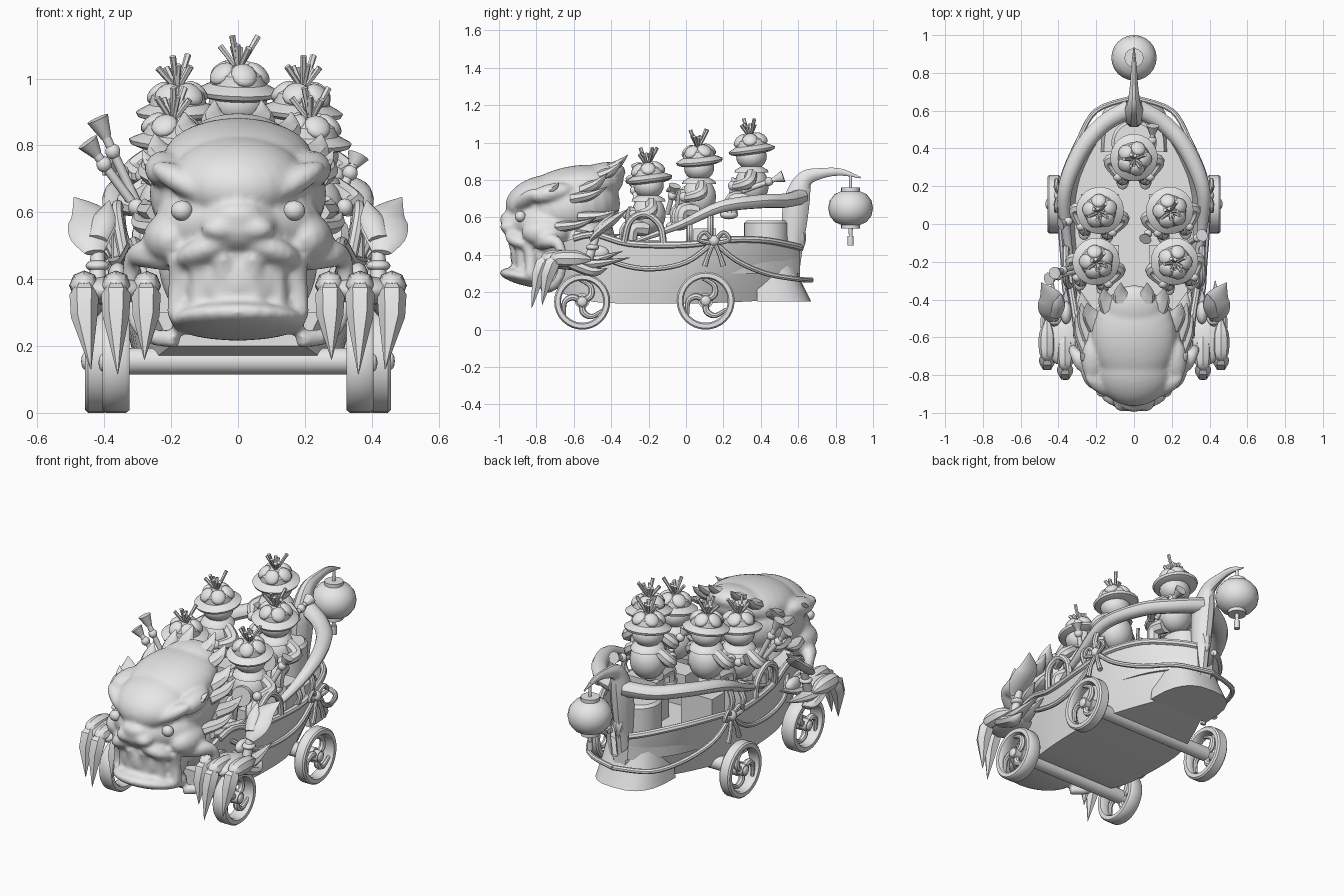
import bpy, bmesh, math, random
from mathutils import Vector, Matrix, Euler

if "Cube" in bpy.data.objects:
    bpy.data.objects.remove(bpy.data.objects["Cube"])

random.seed(4)
grey = bpy.data.materials.new("light_grey")
grey.diffuse_color = (0.8, 0.8, 0.8, 1)
grey.use_nodes = True
grey.node_tree.nodes["Principled BSDF"].inputs["Base Color"].default_value = grey.diffuse_color


def finish(bm, name, mirror=False, angle=40):
    bmesh.ops.recalc_face_normals(bm, faces=bm.faces)
    me = bpy.data.meshes.new(name)
    bm.to_mesh(me)
    bm.free()
    me.materials.append(grey)
    for p in me.polygons:
        p.use_smooth = True
    me.set_sharp_from_angle(angle=math.radians(angle))
    ob = bpy.data.objects.new(name, me)
    bpy.context.collection.objects.link(ob)
    if mirror:
        ob.modifiers.new("mirror", 'MIRROR')
    return ob


def ball(bm, loc, size, rot=(0, 0, 0), seg=16):
    m = Matrix.LocRotScale(Vector(loc), Euler(rot), Vector(size))
    bmesh.ops.create_uvsphere(bm, u_segments=seg, v_segments=seg * 3 // 4, radius=1, matrix=m)


def box(bm, loc, size):
    bmesh.ops.create_cube(bm, size=1, matrix=Matrix.LocRotScale(Vector(loc), None, Vector(size)))


def loft(bm, rings, caps=True):
    vs = [[bm.verts.new(p) for p in r] for r in rings]
    n = len(vs[0])
    for a, b in zip(vs, vs[1:]):
        for i in range(n):
            bm.faces.new((a[i], a[(i + 1) % n], b[(i + 1) % n], b[i]))
    if caps:
        bm.faces.new(vs[0])
        bm.faces.new(vs[-1])


def spline(rows, steps):
    """Smooth interpolation through rows of numbers."""
    rows = [Vector(r) for r in rows]
    out = []
    for i in range(len(rows) - 1):
        p0, p1, p2, p3 = rows[max(i - 1, 0)], rows[i], rows[i + 1], rows[min(i + 2, len(rows) - 1)]
        for k in range(steps):
            t = k / steps
            out.append(0.5 * (2 * p1 + (p2 - p0) * t + (2 * p0 - 5 * p1 + 4 * p2 - p3) * t * t
                              + (3 * p1 - p0 - 3 * p2 + p3) * t ** 3))
    return out + [rows[-1]]


def tube(bm, pts, radii, flat=1.0, sides=8, steps=5, side=(1, 0, 0)):
    """Swept ellipse; radii act along 'side', flat scales the other axis."""
    if not isinstance(radii, (list, tuple)):
        radii = [radii] * len(pts)
    rows = spline([(*p, r) for p, r in zip(pts, radii)], steps)
    side, rings = Vector(side), []
    for i, row in enumerate(rows):
        t = (rows[min(i + 1, len(rows) - 1)] - rows[max(i - 1, 0)]).to_3d().normalized()
        side = side - t * side.dot(t)
        if side.length < 0.05:
            side = t.orthogonal()
        side.normalize()
        up = t.cross(side)
        r = max(row[3], 0.001)
        angs = [2 * math.pi * k / sides for k in range(sides)]
        rings.append([row.to_3d() + side * r * math.cos(a) + up * r * flat * math.sin(a) for a in angs])
    loft(bm, rings)


def rod(bm, a, b, r1, r2=None, sides=10):
    tube(bm, [a, b], [r1, r1 if r2 is None else r2], sides=sides, steps=1)


def lathe(bm, profile, centre, axis='z', sides=24, closed=False):
    """Profile of (radius, height) turned about a z or x axis."""
    c, rings = Vector(centre), []
    for r, h in profile + (profile[:1] if closed else []):
        ring = []
        for k in range(sides):
            u, v = r * math.cos(2 * math.pi * k / sides), r * math.sin(2 * math.pi * k / sides)
            ring.append(c + (Vector((u, v, h)) if axis == 'z' else Vector((h, u, v))))
        rings.append(ring)
    loft(bm, rings, not closed)
    bmesh.ops.remove_doubles(bm, verts=bm.verts, dist=1e-5)


# Boat hull: y, half width, bottom half width, rim height, bottom height
hull = spline([(-.68, .30, .20, .46, .20), (-.5, .31, .27, .51, .15), (-.3, .34, .30, .46, .14),
               (0, .37, .30, .455, .14), (.2, .35, .24, .48, .145), (.4, .27, .15, .48, .155),
               (.55, .14, .06, .455, .17), (.61, .06, .02, .44, .2)], 4)
rings = []
for y, w, b, rim, bot in hull:
    fl = max(.30, bot + .04)
    half = [(b, bot), (b + (w - b) * .45, bot + (rim - bot) * .35), (b + (w - b) * .8, bot + (rim - bot) * .7),
            (w, rim), (w * .93, rim), (w * .85, fl)]
    rings.append([(x, y, z) for x, z in half] + [(-x, y, z) for x, z in reversed(half)])
bm = bmesh.new()
loft(bm, rings)
finish(bm, "hull", angle=35)
bm = bmesh.new()
tube(bm, [(w, y, rim) for y, w, b, rim, bot in hull[2:]], .018, steps=1)
finish(bm, "hull_rim", True)

# Flared stern skirt
rings = []
for z, back, w in ((.15, .67, .20), (.27, .61, .18), (.38, .57, .16)):
    arc = [math.pi * k / 12 for k in range(13)]
    rings.append([(w * math.copysign(abs(math.cos(a)) ** .7, math.cos(a)), .38 + (back - .38) * math.sin(a) ** .7, z)
                  for a in arc])
bm = bmesh.new()
loft(bm, rings)
finish(bm, "stern_skirt")

# Benches
bm = bmesh.new()
for x in (-.18, .18):
    box(bm, (x, -.17, .39), (.2, .12, .18))
    box(bm, (x, .10, .42), (.2, .12, .24))
lathe(bm, [(.12, .30), (.12, .57), (.105, .585)], (0, .43, 0))
finish(bm, "benches")

# Side rails and posts
bm = bmesh.new()
tube(bm, [(.32, -.27, .47), (.36, -.03, .56), (.365, .18, .655), (.28, .39, .685), (.16, .53, .69), (.02, .61, .71)],
     [.012, .026, .038, .044, .046, .05], sides=10, flat=.85)
for y, x, z0, z1 in ((.02, .36, .46, .57), (.13, .365, .47, .63)):
    tube(bm, [(x, y, z0), (x + .025, y, (z0 + z1) / 2), (x, y, z1)], .016)
tube(bm, [(.34, -.33, .47), (.36, -.30, .58), (.36, -.22, .62), (.36, -.14, .56), (.36, -.12, .46)], .018)
finish(bm, "side_rails", True)

# Hooked stern post
bm = bmesh.new()
tube(bm, [(0, .55, .25), (0, .565, .42), (0, .58, .58), (0, .595, .70), (0, .635, .805), (0, .73, .837),
          (0, .83, .842), (0, .935, .812)], [.04, .045, .055, .055, .036, .022, .015, .003],
     flat=1.3, sides=10)
tube(bm, [(0, .57, .55), (0, .605, .49), (0, .62, .42)], [.05, .04, .004])
finish(bm, "stern_post")

# Lantern
bm = bmesh.new()
lathe(bm, [(.008, .19), (.008, .11), (.05, .11), (.05, .09), (.085, .075), (.112, .04), (.12, 0), (.112, -.04),
           (.085, -.075), (.05, -.09), (.05, -.11), (.012, -.11), (.009, -.15), (.016, -.15), (.016, -.2)],
      (0, .88, .65))
finish(bm, "lantern")

# Draped ropes and knots
bm = bmesh.new()
tube(bm, [(.30, -.5, .44), (.36, -.38, .36), (.375, -.2, .325), (.39, 0, .36), (.39, .15, .47)], .014)
tube(bm, [(.39, .15, .47), (.37, .27, .37), (.30, .43, .30), (.20, .60, .27), (0, .67, .265)], .014)
finish(bm, "ropes", True)
bm = bmesh.new()
ball(bm, (.395, .15, .475), (.03, .03, .03))
for dy in (-1, 1):
    tube(bm, [(.395, .15, .47), (.41, .15 + dy * .05, .52), (.41, .15 + dy * .08, .48), (.395, .15, .46)], .012)
    tube(bm, [(.395, .15, .47), (.41, .15 + dy * .03, .40), (.41, .15 + dy * .05, .34)], [.012, .012, .016])
finish(bm, "rope_knots", True)

# Wheels with swirling spokes, hubs and axles
for name, x, w, y, r in (("front_wheel", .365, .04, -.555, .15), ("rear_wheel", .424, .033, .105, .155)):
    bm = bmesh.new()
    lathe(bm, [(r, -w * .75), (r, w * .75), (r - .008, w), (r - .03, w), (r - .037, w * .7), (r - .037, -w * .7),
               (r - .03, -w), (r - .008, -w)], (x, y, r), 'x', 32, True)
    rod(bm, (x - w, y, r), (x + w, y, r), .032, sides=16)
    ball(bm, (x + w, y, r), (.012, .026, .026))
    for k in range(3):
        a = k * 2 * math.pi / 3 + .5
        path = [(x + w * .3, y + d * math.cos(a + t), r + d * math.sin(a + t))
                for d, t in ((.02, 0), (.06, .15), (.095, .6), (.12, 1.2))]
        tube(bm, path, [.016, .018, .014, .01])
    finish(bm, name + "s", True)
    bm = bmesh.new()
    rod(bm, (-x, y, .155), (x, y, .155), .04, sides=20)
    finish(bm, name + "_axle")

# Beast head, blended from rounded masses
bm = bmesh.new()
for loc, size, rot in (((0, -.63, .655), (.265, .28, .20), (.15, 0, 0)), ((0, -.78, .70), (.2, .19, .12), (.3, 0, 0)),
                       ((0, -.60, .76), (.225, .27, .115), (.17, 0, 0)), ((0, -.46, .82), (.15, .14, .07), (.25, 0, 0)),
                       ((0, -.74, .57), (.25, .20, .14), (0, 0, 0)), ((0, -.87, .56), (.13, .12, .09), (0, 0, 0)),
                       ((0, -.935, .59), (.08, .06, .045), (0, 0, 0)), ((0, -.81, .275), (.205, .19, .05), (-.17, 0, 0)),
                       ((0, -.76, .40), (.19, .18, .18), (0, 0, 0)), ((0, -.55, .46), (.24, .17, .25), (0, 0, 0))):
    ball(bm, loc, size, rot, 24)
for s in (1, -1):
    ball(bm, (s * .055, -.95, .55), (.055, .045, .035))
    ball(bm, (s * .16, -.85, .69), (.12, .055, .04), (0, -s * .45, s * .5))
    ball(bm, (s * .22, -.72, .73), (.06, .12, .05), (.2, 0, 0))
    ball(bm, (s * .20, -.75, .52), (.085, .13, .08))
    ball(bm, (s * .095, -.885, .485), (.1, .08, .045), (0, s * .35, s * .45))
    # lip folds running from the upper lip to the jaw
    for x, y, r in ((.045, -.925, .03), (.115, -.895, .032), (.175, -.85, .035)):
        tube(bm, [(s * x, y, .47), (s * x, y + .02, .39), (s * x * 1.05, y + .02, .29)], [r, r, r * .9])
    # cheek arch curling around the mouth
    tube(bm, [(s * .2, -.78, .46), (s * .27, -.74, .475), (s * .315, -.68, .455), (s * .32, -.66, .34),
              (s * .28, -.70, .24), (s * .18, -.76, .22)], [.04, .045, .03, .025, .025, .03])
head = finish(bm, "beast_head")
m = head.modifiers.new("blend", 'REMESH')
m.mode, m.voxel_size, m.use_smooth_shade = 'VOXEL', .012, True
m = head.modifiers.new("soften", 'SMOOTH')
m.factor, m.iterations = .5, 4

# Eyes and mane spikes
bm = bmesh.new()
ball(bm, (.168, -.885, .605), (.033, .03, .03))
finish(bm, "eyes", True)
bm = bmesh.new()
for a, b, r in (((.05, -.44, .85), (.07, -.31, .935), .055), ((.12, -.46, .82), (.16, -.34, .90), .055),
                ((.19, -.54, .75), (.25, -.42, .835), .06), ((.22, -.60, .70), (.28, -.42, .765), .055),
                ((.22, -.56, .60), (.28, -.36, .64), .06), ((.22, -.58, .50), (.30, -.35, .51), .06),
                ((.2, -.75, .73), (.285, -.68, .785), .04), ((.23, -.68, .55), (.31, -.48, .60), .05)):
    mid = Vector(a).lerp(Vector(b), .55) + Vector((.01, 0, -.015))
    tube(bm, [a, mid, b], [r, r * .7, .002], flat=.6)
finish(bm, "mane_spikes", True)

# Fore paws: knuckles, claws and trailing hair
bm = bmesh.new()
ball(bm, (.37, -.62, .365), (.11, .13, .045))
for x, y, tx, ty, tz in ((.275, -.70, .28, -.76, .16), (.365, -.75, .36, -.825, .115), (.46, -.70, .44, -.77, .13)):
    tube(bm, [(x, y + .19, .375), (x, y + .12, .38), (x, y + .02, .38), (x, y - .02, .37)],
         [.012, .042, .042, .02])
    tube(bm, [(x, y + .03, .405), (x, y - .015, .355), (x, y - .04, .29), (tx, ty, tz)], [.012, .044, .040, .001],
         sides=6, steps=1)
for x, y, z, z2 in ((.36, -.34, .42, .37), (.43, -.30, .385, .35), (.45, -.42, .33, .31)):
    tube(bm, [(x - .02, -.65, .37), (x, -.5, z2), (x, y, z)], [.05, .045, .002], flat=.6)
finish(bm, "fore_paws", True)

# Cuffs and broad leaf fins above the paws
bm = bmesh.new()
rod(bm, (.42, -.52, .38), (.42, -.48, .50), .026, .02)
ball(bm, (.42, -.50, .44), (.036, .036, .018))
tube(bm, [(.43, -.51, .48), (.44, -.46, .53), (.44, -.39, .585), (.49, -.31, .645)], [.03, .065, .065, .002], flat=.35)
tube(bm, [(.42, -.49, .52), (.40, -.43, .58), (.385, -.37, .635)], [.03, .035, .002], flat=.5)
ball(bm, (.36, -.47, .41), (.03, .06, .04))
finish(bm, "paw_fins", True)

# Riders: origin at the hat brim
bm = bmesh.new()
lathe(bm, [(.09, -.035), (.12, -.025), (.126, -.012), (.115, -.005), (.085, .01), (.08, .04), (.05, .065)], (0, 0, 0))
for k in range(5):
    a = k * math.pi * .4 + .3
    ball(bm, (.06 * math.cos(a), .06 * math.sin(a), .043), (.042, .04, .022), (0, .75, a), 12)
for k in range(8):
    a, d = k * 2.4, random.uniform(.02, .07)
    rod(bm, (0, 0, .05), (d * math.cos(a), d * math.sin(a), random.uniform(.11, .16)), .007, .01, 6)
hat = finish(bm, "rider_hat")
bm = bmesh.new()
ball(bm, (0, 0, -.05), (.088, .082, .07))
ball(bm, (0, 0, -.205), (.1, .092, .105))
lathe(bm, [(.05, -.10), (.085, -.12), (.092, -.135), (.06, -.13)], (0, 0, 0))
for s in (1, -1):
    tube(bm, [(s * .07, 0, -.14), (s * .13, -.02, -.19), (s * .09, -.09, -.21)], [.032, .034, .024])
    ball(bm, (s * .085, -.1, -.205), (.026, .026, .026), seg=10)
    tube(bm, [(s * .05, -.02, -.28), (s * .06, -.1, -.28), (s * .06, -.11, -.35)], [.042, .04, .035])
    ball(bm, (s * .06, -.12, -.36), (.035, .05, .025), seg=10)
rod(bm, (0, -.08, -.22), (0, -.115, -.215), .055, sides=16)
body = finish(bm, "rider_body")
seats = [(-.2, -.2, .82), (.215, -.2, .82), (-.18, .07, .915), (.19, .07, .915), (0, .35, .975)]
for i, (x, y, z) in enumerate(seats):
    for src in (hat, body):
        ob = src if i == 0 else src.copy()
        if i:
            bpy.context.collection.objects.link(ob)
        ob.location = (x, y, z)
        ob.rotation_euler = (.12, random.uniform(-.1, .1), random.uniform(-.4, .4)) if src is hat else (0, 0, x)

# Horns and clubs held by the riders
bm = bmesh.new()
for a, b in (((-.29, -.22, .60), (-.42, -.26, .88)), ((-.31, -.25, .62), (-.45, -.29, .81)),
             ((.29, -.1, .62), (.36, -.06, .77)), ((.09, .3, .74), (.10, .52, .82)), ((.1, .0, .66), (.06, -.08, .76)),
             ((-.27, .04, .68), (-.39, .0, .74))):
    a, b = Vector(a), Vector(b)
    rod(bm, a, b, .014)
    ball(bm, a.lerp(b, .65), (.024, .024, .024), seg=10)
    rod(bm, a.lerp(b, .8), b, .016, .034)
finish(bm, "horns")
